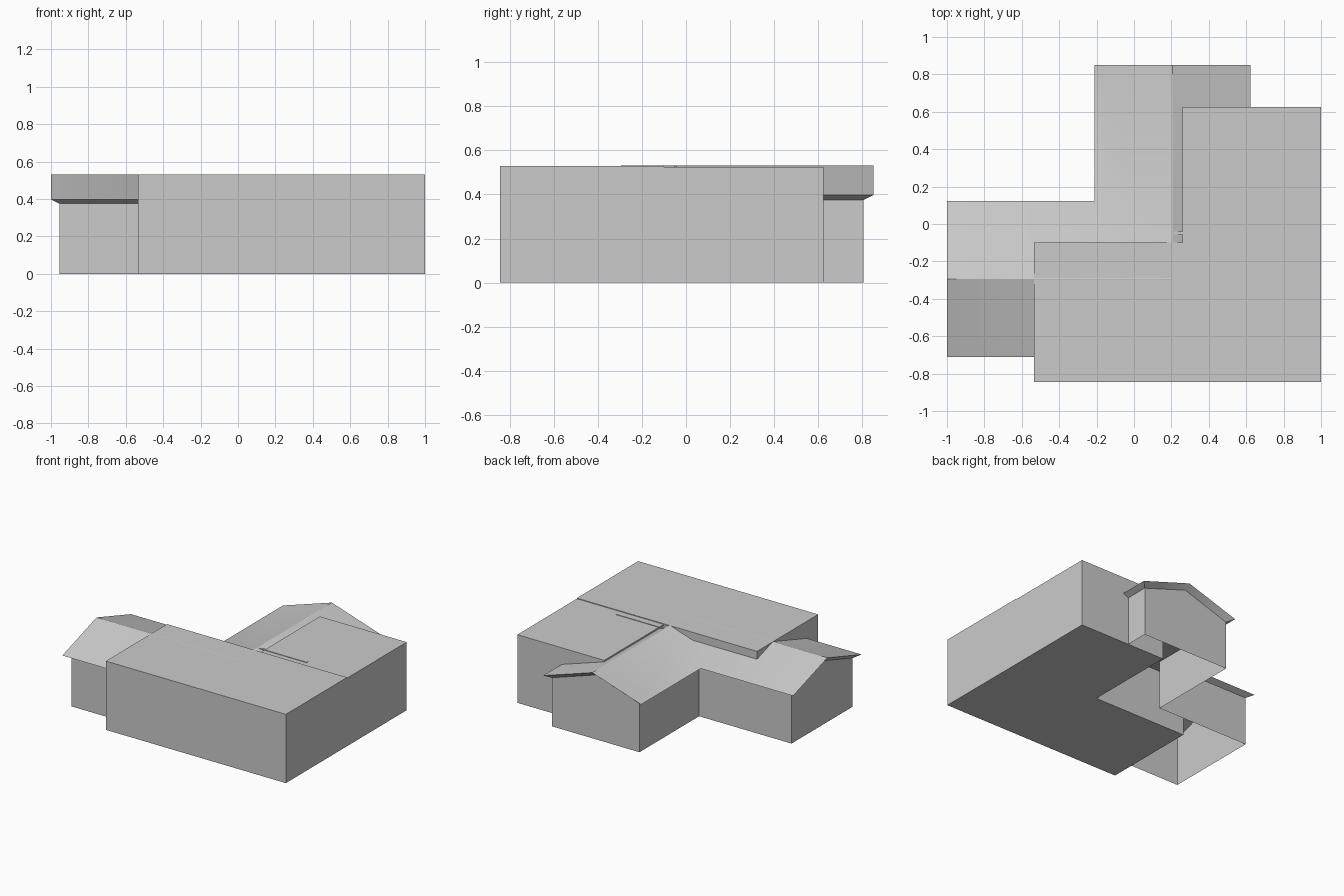
import bpy
import bmesh
from math import radians

old = bpy.data.objects.get("Cube")
if old:
    bpy.data.objects.remove(old, do_unlink=True)

grey = bpy.data.materials.new("light_grey")
grey.use_nodes = True
colour = (0.6, 0.6, 0.6, 1)
grey.diffuse_color = colour
grey.node_tree.nodes["Principled BSDF"].inputs["Base Color"].default_value = colour

RIDGE_X, RIDGE_Y = 0.205, -0.293    # ridge corner of the L-shaped wings
END_X, END_Y = -1.0, 0.85           # gable ends of the roof
HALF, OVERHANG = 0.417, 0.045
WALL_HALF = HALF - OVERHANG


def finish(name, bm):
    bmesh.ops.recalc_face_normals(bm, faces=bm.faces)
    mesh = bpy.data.meshes.new(name)
    bm.to_mesh(mesh)
    bm.free()
    mesh.materials.append(grey)
    obj = bpy.data.objects.new(name, mesh)
    bpy.context.collection.objects.link(obj)
    return obj


def box(name, low, high):
    bm = bmesh.new()
    bmesh.ops.create_cube(bm, size=1)
    for v in bm.verts:
        v.co = [b if c > 0 else a for c, a, b in zip(v.co, low, high)]
    return finish(name, bm)


def sweep(bm, profile):
    """Carry (offset, height, end inset) points round the mitred corner."""
    return [[bm.verts.new(p) for p in (
        (END_X + inset, RIDGE_Y + d, z),
        (RIDGE_X - d, RIDGE_Y + d, z),
        (RIDGE_X - d, END_Y - inset, z))] for d, z, inset in profile]


def skin(bm, a, b):
    for i in range(2):
        bm.faces.new((a[i], a[i + 1], b[i + 1], b[i]))


# Gabled roof slab with tapered soffits
top = [(-HALF, 0.397, 0), (0, 0.531, 0), (HALF, 0.397, 0)]
under = [(WALL_HALF, 0.375, OVERHANG), (0, 0.496, OVERHANG),
         (-WALL_HALF, 0.375, OVERHANG)]
bm = bmesh.new()
rows = sweep(bm, top + under)
for i, row in enumerate(rows):
    skin(bm, row, rows[(i + 1) % len(rows)])
for end in (0, 2):
    t, u = [r[end] for r in rows[:3]], [r[end] for r in rows[3:]][::-1]
    for i in range(2):
        bm.faces.new((t[i], t[i + 1], u[i + 1], u[i]))
roof = finish("gabled_roof", bm)
bpy.context.view_layer.objects.active = roof
roof.select_set(True)
bpy.ops.object.shade_smooth_by_angle(angle=radians(30))
roof.select_set(False)

# Wing walls, open underneath
bm = bmesh.new()
base = [(s * WALL_HALF, 0, OVERHANG) for s in (1, -1)]
rows = sweep(bm, under + base)
skin(bm, rows[0], rows[3])
skin(bm, rows[2], rows[4])
for end in (0, 2):
    bm.faces.new([rows[i][end] for i in (0, 1, 2, 4, 3)])
finish("wing_walls", bm)

# Flat-roofed blocks
box("front_block", (-0.535, -0.845, 0), (1, -0.1, 0.53))
box("side_block", (0.26, -0.1, 0), (1, 0.625, 0.525))

# Thin strip across the side block roof
box("roof_strip", (0.21, -0.055, 0.522), (0.625, -0.04, 0.529))
